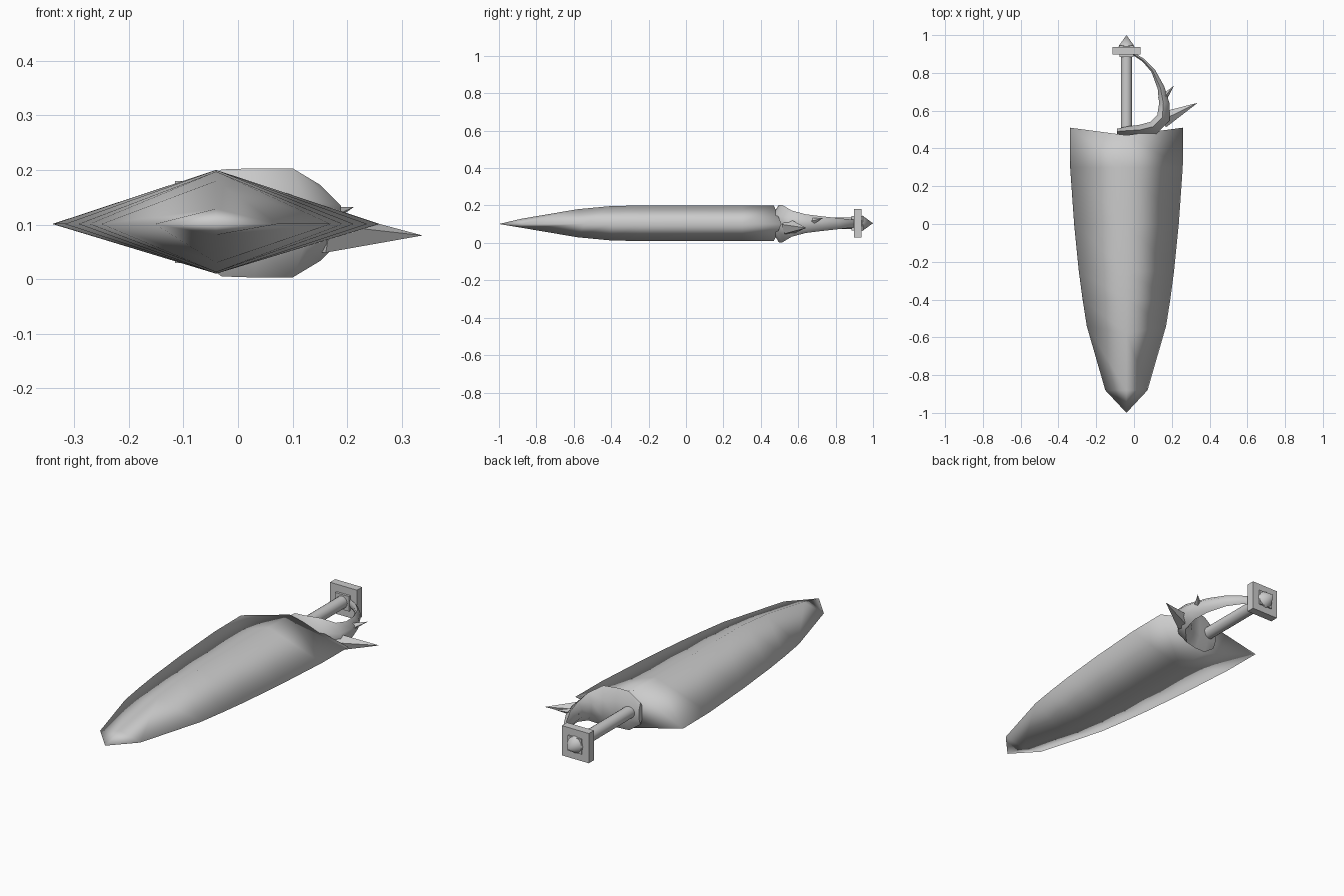
import bpy, bmesh, math
from mathutils import Vector

if "Cube" in bpy.data.objects:
    bpy.data.objects.remove(bpy.data.objects["Cube"])

steel = bpy.data.materials.new("grey steel")
steel.diffuse_color = (0.6, 0.6, 0.6, 1)
steel.use_nodes = True
steel.node_tree.nodes["Principled BSDF"].inputs["Base Color"].default_value = steel.diffuse_color
CX, CZ = -0.04, 0.105  # axis of blade and handle


def finish(name, bm, angle=None):
    """Turn a bmesh into an object; angle None keeps every edge smooth."""
    bmesh.ops.recalc_face_normals(bm, faces=bm.faces)
    mesh = bpy.data.meshes.new(name)
    bm.to_mesh(mesh)
    bm.free()
    mesh.materials.append(steel)
    ob = bpy.data.objects.new(name, mesh)
    bpy.context.collection.objects.link(ob)
    bpy.ops.object.select_all(action='DESELECT')
    ob.select_set(True)
    bpy.context.view_layer.objects.active = ob
    if angle is None:
        bpy.ops.object.shade_smooth()
    else:
        bpy.ops.object.shade_smooth_by_angle(angle=math.radians(angle))
    return ob


def loft(bm, rings):
    """Skin a list of closed point rings, capping both ends."""
    vr = [[bm.verts.new(p) for p in r] for r in rings]
    n = len(vr[0])
    for a, b in zip(vr, vr[1:]):
        for i in range(n):
            j = (i + 1) % n
            bm.faces.new((a[i], a[j], b[j], b[i]))
    return vr


def spike(name, base, tip, radius, sides, angle):
    base, tip = Vector(base), Vector(tip)
    axis = tip - base
    bm = bmesh.new()
    bmesh.ops.create_cone(bm, cap_ends=True, segments=sides, radius1=radius,
                          radius2=0, depth=axis.length)
    bm.transform(axis.to_track_quat('Z', 'Y').to_matrix().to_4x4())
    bmesh.ops.translate(bm, verts=bm.verts, vec=(base + tip) / 2)
    return finish(name, bm, angle)


def block(name, y0, y1, half):
    bm = bmesh.new()
    bmesh.ops.create_cube(bm, size=1)
    bmesh.ops.scale(bm, verts=bm.verts, vec=(2 * half, y1 - y0, 2 * half))
    bmesh.ops.translate(bm, verts=bm.verts, vec=(CX, (y0 + y1) / 2, CZ))
    return finish(name, bm, 30)


# Blade: diamond section; y of edge, y of ridge, half width, half thickness
stations = [(0.51, 0.47, 0.30, 0.095), (0.30, 0.30, 0.298, 0.095),
            (0.0, 0.0, 0.277, 0.095), (-0.25, -0.25, 0.252, 0.095),
            (-0.40, -0.40, 0.232, 0.092), (-0.54, -0.58, 0.21, 0.075),
            (-0.88, -0.88, 0.112, 0.024)]
bm = bmesh.new()
rings = [[(CX - w, ye, CZ - 0.004), (CX, yr, CZ + h), (CX + w, ye, CZ - 0.004), (CX, yr, CZ - h)]
         for ye, yr, w, h in stations]
vr = loft(bm, rings)
a, b, c, d = vr[0]
bm.faces.new((a, b, d))
bm.faces.new((b, c, d))
tip = bm.verts.new((CX, -1.0, CZ - 0.004))
for i in range(4):
    bm.faces.new((vr[-1][i], vr[-1][(i + 1) % 4], tip))
finish("blade", bm)

# Handle rod
bm = bmesh.new()
circle = [(math.cos(k * math.tau / 16), math.sin(k * math.tau / 16)) for k in range(16)]
vr = loft(bm, [[(CX + 0.03 * u, y, CZ + 0.03 * v) for u, v in circle] for y in (0.46, 0.90)])
for r in vr:
    bm.faces.new(r)
finish("handle", bm, 40)

# Pommel: square plate, small inner block and pointed cap
block("pommel_plate", 0.897, 0.938, 0.075)
block("pommel_block", 0.885, 0.945, 0.038)
spike("pommel_cap", (CX, 0.94, CZ), (CX, 1.0, CZ), 0.043, 16, 40)

# Hand guard: band swept round the knuckles; x, y, half depth, half height
path = [(-0.09, 0.49, 0.02, 0.055), (-0.03, 0.495, 0.032, 0.098),
        (0.03, 0.498, 0.038, 0.10), (0.10, 0.515, 0.042, 0.10),
        (0.15, 0.565, 0.042, 0.07), (0.155, 0.64, 0.032, 0.05),
        (0.14, 0.72, 0.022, 0.04), (0.10, 0.81, 0.013, 0.03),
        (0.05, 0.865, 0.010, 0.024), (-0.02, 0.91, 0.008, 0.02)]
hexagon = [(0, 1), (1, 0.45), (1, -0.45), (0, -1), (-0.7, -0.45), (-0.7, 0.45)]
rings = []
for i, (x, y, t, h) in enumerate(path):
    p, q = path[max(i - 1, 0)], path[min(i + 1, len(path) - 1)]
    along = Vector((q[0] - p[0], q[1] - p[1])).normalized()
    nx, ny = along.y, -along.x  # outward from the hand
    rings.append([(x + nx * t * u, y + ny * t * u, 0.103 + h * v) for u, v in hexagon])
bm = bmesh.new()
vr = loft(bm, rings)
bm.faces.new(vr[0])
bm.faces.new(vr[-1])
finish("hand_guard", bm, 50)

# Guard spikes
spike("large_guard_spike", (0.15, 0.55, 0.085), (0.338, 0.642, 0.08), 0.045, 5, 50)
spike("small_guard_spike", (0.145, 0.655, 0.11), (0.212, 0.732, 0.132), 0.024, 4, 30)
